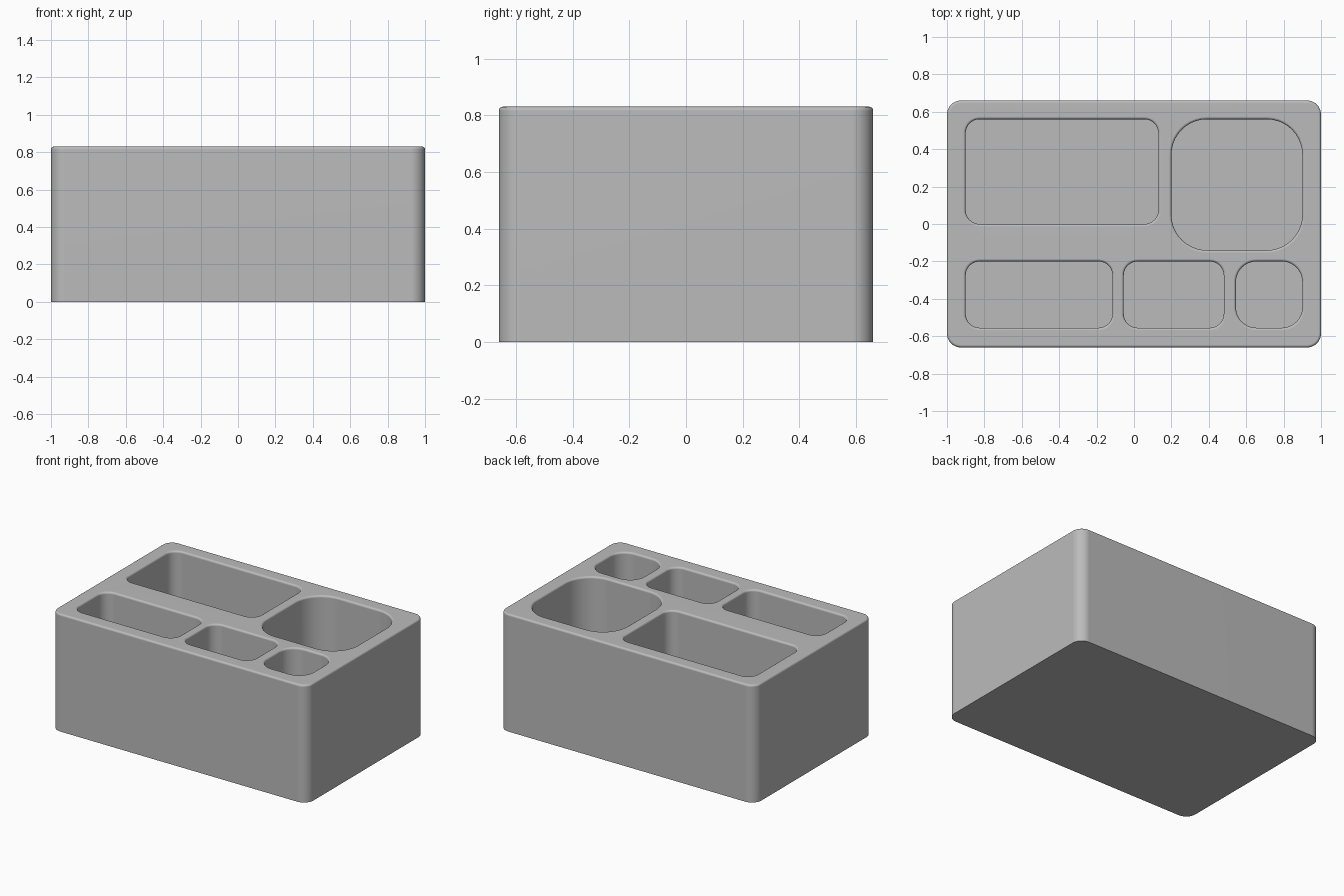
import bpy, bmesh, math

cube = bpy.data.objects.get("Cube")
if cube:
    bpy.data.objects.remove(cube, do_unlink=True)

HEIGHT, FLOOR, FILLET = 0.83, 0.08, 0.014
FILLET_STEPS, CORNER_STEPS = 4, 10

grey = bpy.data.materials.new("light grey")
grey.use_nodes = True
colour = (0.5, 0.5, 0.5, 1)
grey.diffuse_color = colour
grey.node_tree.nodes["Principled BSDF"].inputs["Base Color"].default_value = colour


def ring(bm, x0, x1, y0, y1, radius, grow, z):
    """Rounded rectangle of vertices, grown outward by an offset."""
    verts = []
    corners = [(x1, y1, -1, -1), (x0, y1, 1, -1), (x0, y0, 1, 1), (x1, y0, -1, 1)]
    for q, (x, y, sx, sy) in enumerate(corners):
        for i in range(CORNER_STEPS + 1):
            a = math.pi / 2 * (q + i / CORNER_STEPS)
            verts.append(bm.verts.new((x + sx * radius + (radius + grow) * math.cos(a),
                                       y + sy * radius + (radius + grow) * math.sin(a), z)))
    return verts


def rounded_block(name, outline, levels):
    """Loft a rounded rectangle through (offset, height) levels and cap it."""
    bm = bmesh.new()
    rings = [ring(bm, *outline, grow, z) for grow, z in levels]
    for low, high in zip(rings, rings[1:]):
        for i in range(len(low)):
            j = (i + 1) % len(low)
            bm.faces.new((low[i], low[j], high[j], high[i]))
    bm.faces.new(rings[0][::-1])
    bm.faces.new(rings[-1])
    mesh = bpy.data.meshes.new(name)
    bm.to_mesh(mesh)
    bm.free()
    mesh.materials.append(grey)
    obj = bpy.data.objects.new(name, mesh)
    bpy.context.collection.objects.link(obj)
    return obj


def fillet(direction):
    """Quarter-round levels up to the top, curving in (-1) or out (+1)."""
    levels = []
    for i in range(FILLET_STEPS + 1):
        a = math.pi / 2 * i / FILLET_STEPS
        levels.append((direction * FILLET * (1 - math.cos(a)),
                       HEIGHT - FILLET + FILLET * math.sin(a)))
    return levels


# Solid body with a rounded top rim
body = rounded_block("organiser_body", (-1, 1, -0.66, 0.66, 0.075), [(0, 0)] + fillet(-1))

# Compartments: x range, y range, corner radius
pockets = {
    "back_left_pocket": (-0.90, 0.13, 0.0, 0.56, 0.075),
    "large_round_pocket": (0.20, 0.90, -0.14, 0.56, 0.19),
    "front_long_pocket": (-0.90, -0.115, -0.555, -0.20, 0.075),
    "front_middle_pocket": (-0.055, 0.48, -0.555, -0.20, 0.075),
    "front_small_pocket": (0.545, 0.90, -0.555, -0.20, 0.11),
}
cutters = []
for name, outline in pockets.items():
    cutter = rounded_block(name + "_cutter", outline,
                           [(0, FLOOR)] + fillet(1) + [(FILLET, HEIGHT + 0.1)])
    cutter.hide_render = True
    cutters.append(cutter)
    cut = body.modifiers.new(name, "BOOLEAN")
    cut.operation = "DIFFERENCE"
    cut.solver = "EXACT"
    cut.object = cutter

# Bake the cuts and discard the cutters
bpy.ops.object.select_all(action="DESELECT")
body.select_set(True)
bpy.context.view_layer.objects.active = body
for name in pockets:
    bpy.ops.object.modifier_apply(modifier=name)
for cutter in cutters:
    bpy.data.objects.remove(cutter, do_unlink=True)

# Smooth rounded edges, keeping the flat faces flat
bpy.ops.object.shade_smooth_by_angle(angle=math.radians(35))
weighted = body.modifiers.new("weighted_normals", "WEIGHTED_NORMAL")
weighted.keep_sharp = True
